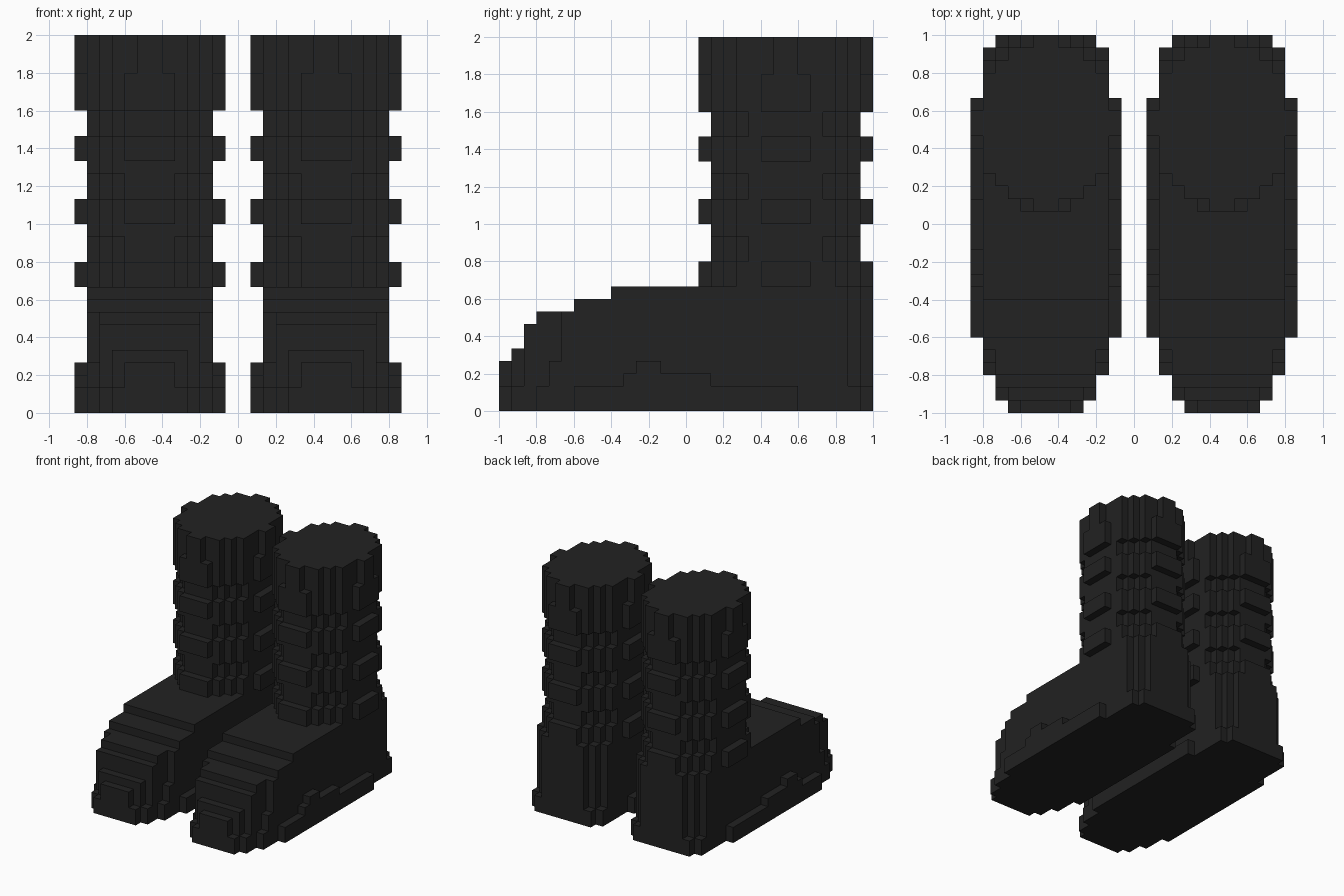
import bpy, bmesh, math

if "Cube" in bpy.data.objects:
    bpy.data.objects.remove(bpy.data.objects["Cube"])

U = 1 / 15          # one block of the grid
MID = 7             # boot centre line in blocks

mat = bpy.data.materials.new("black leather")
mat.diffuse_color = (0.016, 0.016, 0.016, 1)
mat.use_nodes = True
mat.node_tree.nodes["Principled BSDF"].inputs["Base Color"].default_value = mat.diffuse_color


def box(cells, half, y0, y1, z0, z1):
    """Fill a block region, symmetric about the boot centre line."""
    for x in range(MID - half, MID + half):
        for y in range(y0, y1):
            for z in range(z0, z1):
                cells.add((x, y, z))


def disc(cells, rows, z0, z1):
    """Stepped round layer: rows of (half width, front, back)."""
    for half, y0, y1 in rows:
        box(cells, half, y0, y1, z0, z1)


def shell(name, cells):
    """Turn filled blocks into their outer surface; mirror for the pair."""
    bm = bmesh.new()
    verts = {}
    for c in sorted(cells):
        for axis in range(3):
            for side in (0, 1):
                n = list(c)
                n[axis] += 2 * side - 1
                if tuple(n) in cells:
                    continue
                a, b = (axis + 1) % 3, (axis + 2) % 3
                corners = []
                for da, db in ((0, 0), (1, 0), (1, 1), (0, 1)):
                    p = list(c)
                    p[axis] += side
                    p[a] += da
                    p[b] += db
                    p = tuple(p)
                    if p not in verts:
                        verts[p] = bm.verts.new([k * U for k in p])
                    corners.append(verts[p])
                bm.faces.new(corners if side else corners[::-1])
    bmesh.ops.dissolve_limit(bm, angle_limit=math.radians(1),
                             verts=bm.verts[:], edges=bm.edges[:])
    me = bpy.data.meshes.new(name)
    bm.to_mesh(me)
    bm.free()
    me.materials.append(mat)
    ob = bpy.data.objects.new(name, me)
    bpy.context.collection.objects.link(ob)
    ob.modifiers.new("pair", 'MIRROR').use_mirror_merge = False
    return ob


# Sole with the raised arch on its sides
sole = set()
disc(sole, [(3, -15, 15), (4, -14, 15), (5, -12, 14), (6, -9, 9)], 0, 2)
box(sole, 6, -5, 2, 2, 3)
box(sole, 6, -4, -2, 3, 4)
shell("sole", sole)

# Foot: stepped toe rising to the instep, rounded heel
foot = set()
box(foot, 2, -15, 0, 2, 4)
box(foot, 3, -14, 0, 2, 5)
box(foot, 4, -13, 0, 2, 7)
box(foot, 4, -12, 0, 2, 8)
box(foot, 5, -11, 0, 2, 4)
box(foot, 5, -10, 0, 2, 8)
box(foot, 5, -9, 0, 2, 9)
box(foot, 5, -6, 0, 2, 10)
disc(foot, [(5, 0, 13), (4, 0, 14), (3, 0, 15)], 2, 10)
foot -= sole
shell("foot", foot)

# Shaft: slim core with wider bands
core = [(5, 5, 11), (4, 4, 12), (3, 3, 13), (2, 2, 14)]
band = [(6, 6, 10), (5, 4, 12), (4, 3, 13), (3, 2, 14), (2, 1, 15)]
shaft = set()
disc(shaft, core, 10, 30)
for z in (10, 15, 20):
    disc(shaft, band, z, z + 2)
    # corner folds hang one block lower
    if z > 10:
        disc(shaft, [(5, 4, 5), (5, 11, 12), (4, 3, 4), (4, 12, 13),
                     (3, 2, 3), (3, 13, 14)], z - 1, z)
        for x in range(MID - 2, MID + 2):
            shaft.discard((x, 1, z - 1))
            shaft.discard((x, 14, z - 1))
# Cuff: full band below, narrow ribs up to the rim
disc(shaft, band, 24, 27)
disc(shaft, [(6, 7, 9), (5, 4, 12), (4, 3, 13), (3, 2, 14), (1, 1, 15)], 27, 30)
shell("shaft", shaft)
